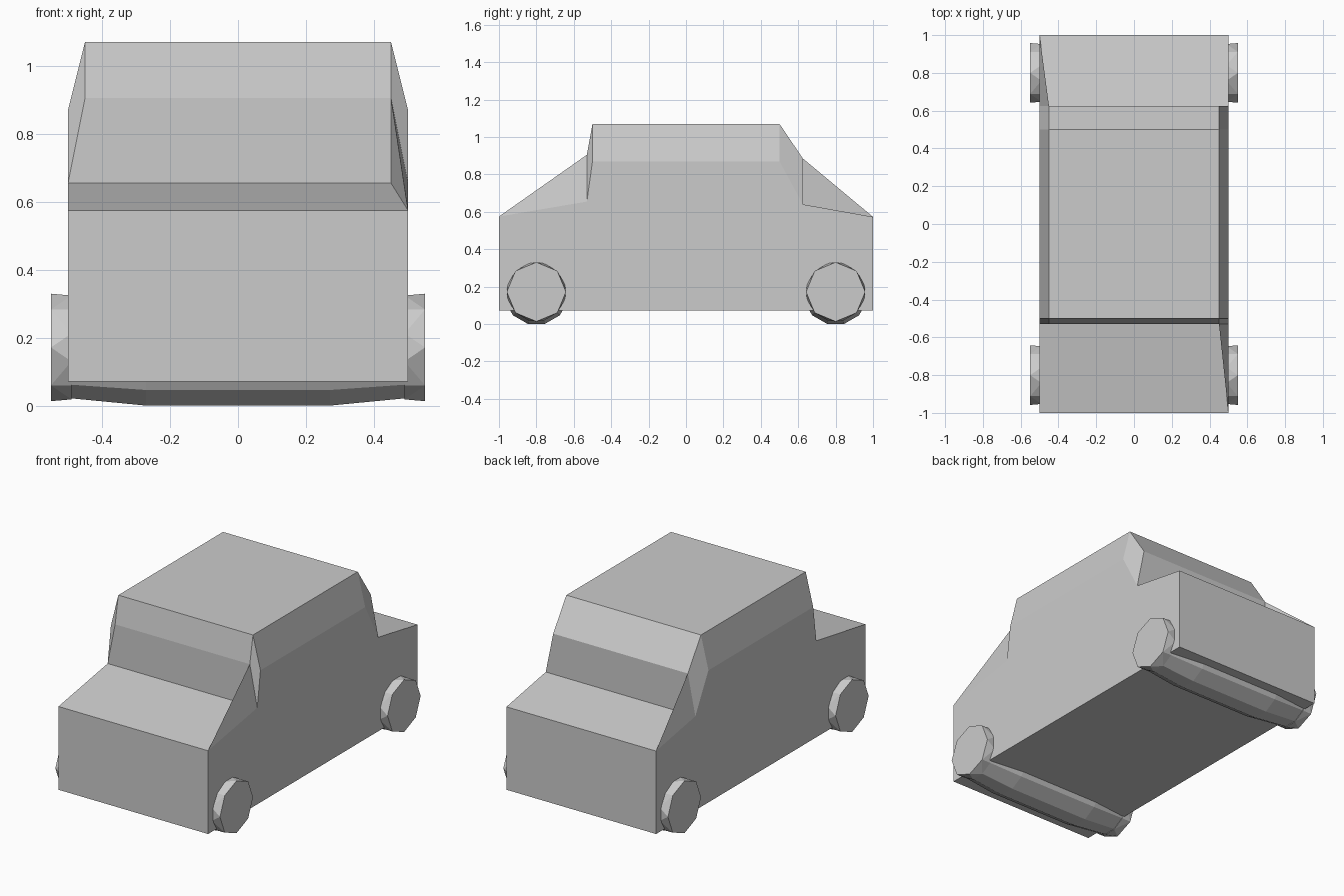
import bpy, bmesh
from math import sin, cos, pi

if "Cube" in bpy.data.objects:
    bpy.data.objects.remove(bpy.data.objects["Cube"])


def finish(name, bm):
    bmesh.ops.recalc_face_normals(bm, faces=bm.faces[:])
    mesh = bpy.data.meshes.new(name)
    bm.to_mesh(mesh)
    bm.free()
    obj = bpy.data.objects.new(name, mesh)
    bpy.context.collection.objects.link(obj)
    return obj


# Car body: outer side outline, inset glass and roof points, all as (y, z)
OUTER = {"floor_f": (-1, .072), "floor_b": (1, .072), "tail": (1, .573),
         "boot": (.625, .64), "belt_b": (.5, .87), "belt_f": (-.5, .87),
         "cowl": (-.53, .655), "nose": (-1, .575)}
INNER = {"hood_in": (-.53, .655), "glass_f": (-.53, .905), "roof_f": (-.5, 1.07),
         "roof_b": (.5, 1.07), "glass_b": (.625, .885), "boot_in": (.625, .64)}
bm = bmesh.new()
V = {}
for s in (-1, 1):
    for pts, x in ((OUTER, .5), (INNER, .45)):
        for key, (y, z) in pts.items():
            V[s, key] = bm.verts.new((s * x, y, z))


def side(s, *keys):
    bm.faces.new([V[s, k] for k in keys])


# Side panels, roof flanks, pillars and the twisted corner infills
for s in (-1, 1):
    side(s, *OUTER)
    side(s, "belt_f", "belt_b", "roof_b", "roof_f")
    for belt, roof, glass, base, inner, end, fin in (
            ("belt_f", "roof_f", "glass_f", "cowl", "hood_in", "nose", 1),
            ("belt_b", "roof_b", "glass_b", "boot", "boot_in", "tail", -1)):
        side(s, belt, roof, glass, base)
        if s == fin:    # raised fin
            side(s, end, base, glass)
            side(s, end, glass, inner)
        else:           # flush corner
            side(s, end, base, inner)
            side(s, base, glass, inner)

# Panels spanning the width, from the front bumper over the roof to the floor
loop = ["floor_f", "nose", *INNER, "tail", "floor_b"]
for a, b in zip(loop, loop[1:] + loop[:1]):
    bm.faces.new((V[-1, a], V[1, a], V[1, b], V[-1, b]))
finish("car_body", bm)


def ring(bm, n, x, y, r, turn):
    return [bm.verts.new((x, y + r * sin(2 * pi * (i + turn) / n),
                          .172 - r * cos(2 * pi * (i + turn) / n))) for i in range(n)]


for end, y in (("front", -.8), ("rear", .8)):
    # Axle drum, thickest in the middle
    bm = bmesh.new()
    rings = [ring(bm, 12, x, y, r, .5) for x, r in
             ((-.49, .155), (-.27, .177), (.27, .177), (.49, .155))]
    for a, b in zip(rings, rings[1:]):
        for i in range(12):
            j = (i + 1) % 12
            bm.faces.new((a[i], a[j], b[j], b[i]))
    finish(end + "_axle", bm)

    # Wheels: octagonal outer disc blended into the axle end
    for s, label in ((-1, "left"), (1, "right")):
        bm = bmesh.new()
        ring(bm, 12, s * .49, y, .158, .5)
        ring(bm, 8, s * .55, y, .158, 0)
        bmesh.ops.convex_hull(bm, input=bm.verts[:])
        bmesh.ops.recalc_face_normals(bm, faces=bm.faces[:])
        bmesh.ops.dissolve_limit(bm, angle_limit=.01, verts=bm.verts[:], edges=bm.edges[:])
        finish(f"{end}_{label}_wheel", bm)
